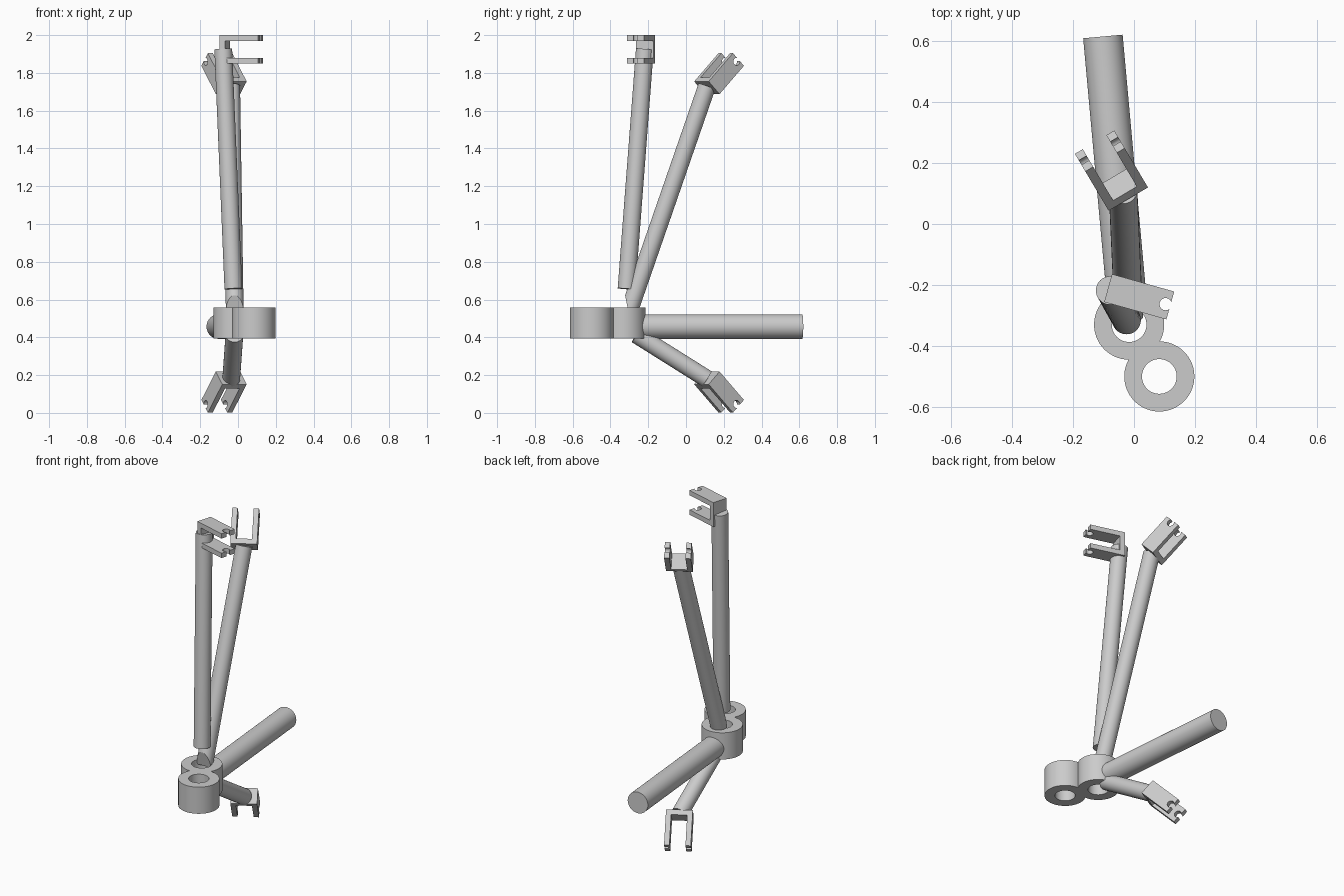
import bpy, bmesh
from math import pi, cos, sin, acos, atan2, radians
from mathutils import Vector, Matrix

if "Cube" in bpy.data.objects:
    bpy.data.objects.remove(bpy.data.objects["Cube"])

grey = bpy.data.materials.new("plain_grey")
grey.use_nodes = True
grey.diffuse_color = (0.6, 0.6, 0.6, 1)
grey.node_tree.nodes["Principled BSDF"].inputs["Base Color"].default_value = grey.diffuse_color

JOINT = Vector((-0.016, -0.33, 0.457))    # all tubes radiate from here
FRONT_RING = Vector((0.083, -0.50, 0.475))
BACK_RING = Vector((-0.016, -0.33, 0.475))
RING_R, HOLE_R, RING_H = 0.115, 0.057, 0.164
LENGTH, WIDTH, SPAN, THICK = 0.212, 0.095, 0.15, 0.03


def finish(obj):
    obj.data.materials.clear()
    obj.data.materials.append(grey)
    bpy.ops.object.select_all(action="DESELECT")
    obj.select_set(True)
    bpy.context.view_layer.objects.active = obj
    bpy.ops.object.shade_smooth_by_angle(angle=radians(30))
    return obj


def arc(center, radius, start, end, steps=48):
    return [(center[0] + radius * cos(start + (end - start) * i / steps),
             center[1] + radius * sin(start + (end - start) * i / steps))
            for i in range(steps + 1)]


def slab(name, outlines, depth, matrix):
    """Extruded flat profile; later outlines are holes."""
    curve = bpy.data.curves.new(name, "CURVE")
    curve.dimensions = "2D"
    curve.fill_mode = "BOTH"
    curve.extrude = depth / 2
    for points in outlines:
        spline = curve.splines.new("POLY")
        spline.points.add(len(points) - 1)
        for p, (x, y) in zip(spline.points, points):
            p.co = (x, y, 0, 1)
        spline.use_cyclic_u = True
    obj = bpy.data.objects.new(name, curve)
    bpy.context.collection.objects.link(obj)
    obj.matrix_world = matrix
    bpy.ops.object.select_all(action="DESELECT")
    obj.select_set(True)
    bpy.context.view_layer.objects.active = obj
    bpy.ops.object.convert(target="MESH")
    return finish(bpy.context.object)


def tube(name, end, radius, gap, cut=None):
    """Cylinder from near the joint to end, optionally mitred by a plane."""
    axis = (end - JOINT).normalized()
    start = JOINT + axis * gap
    turn = axis.to_track_quat("Z", "Y").to_matrix().to_4x4()
    bm = bmesh.new()
    bmesh.ops.create_cone(bm, cap_ends=True, segments=48, radius1=radius, radius2=radius,
                          depth=(end - start).length,
                          matrix=Matrix.Translation((start + end) / 2) @ turn)
    if cut:
        geom = bm.verts[:] + bm.edges[:] + bm.faces[:]
        done = bmesh.ops.bisect_plane(bm, geom=geom, plane_co=cut[0], plane_no=cut[1],
                                      clear_outer=True)
        rim = [e for e in done["geom_cut"] if isinstance(e, bmesh.types.BMEdge)]
        bmesh.ops.holes_fill(bm, edges=rim)
    mesh = bpy.data.meshes.new(name)
    bm.to_mesh(mesh)
    bm.free()
    obj = bpy.data.objects.new(name, mesh)
    bpy.context.collection.objects.link(obj)
    return finish(obj)


def clevis(name, base, forward, normal):
    """U bracket: back plate and two prongs with open round notches."""
    f, n = Vector(forward).normalized(), Vector(normal).normalized()
    w = n.cross(f)
    frame = Matrix((f, w, n)).transposed().to_4x4()
    notch_r, inset, half = 0.02, 0.016, WIDTH / 2
    opening = acos(inset / notch_r)
    prong = [(0, half), (0, -half), (LENGTH, -half)]
    prong += arc((LENGTH - inset, 0), notch_r, 2 * pi - opening, opening, 24)
    prong += [(LENGTH, half)]
    plate = [(0, half), (0, -half), (THICK, -half), (THICK, half)]
    offset = (SPAN - THICK) / 2
    parts = [slab(name, [plate], SPAN - 2 * THICK, Matrix.Translation(base) @ frame)]
    for side in (-1, 1):
        place = Matrix.Translation(base + n * offset * side) @ frame
        parts.append(slab(name + "_prong", [prong], THICK, place))
    for part in parts:
        part.select_set(True)
    bpy.context.view_layer.objects.active = parts[0]
    bpy.ops.object.join()


# Double ring hub
toward = BACK_RING - FRONT_RING
angle = atan2(toward.y, toward.x)
neck = acos(toward.length / 2 / RING_R)
outer = arc(FRONT_RING, RING_R, angle + neck, angle + 2 * pi - neck)
outer += arc(BACK_RING, RING_R, angle - pi + neck, angle + pi - neck)[1:-1]
holes = [arc(c, HOLE_R, 0, 2 * pi)[:-1] for c in (FRONT_RING, BACK_RING)]
slab("double_ring_hub", [outer] + holes, RING_H, Matrix.Translation((0, 0, FRONT_RING.z)))

# Tubes
upright_end = Vector((-0.078, -0.218, 1.925))
slanted_end = Vector((-0.036, 0.111, 1.73))
lower_end = Vector((-0.036, 0.111, 0.18))
tube("rear_tube", Vector((-0.102, 0.615, 0.457)), 0.065, 0.08)
tube("upright_tube", upright_end, 0.047, 0.2)
tube("slanted_tube", slanted_end, 0.047, 0.08,
     (Vector((0, -0.32, 0.61)), Vector((0, -0.98, -0.2))))
tube("lower_tube", lower_end, 0.047, 0.08)

# Brackets
clevis("upright_bracket", Vector((-0.085, -0.21, 1.925)), (0.963, -0.27, 0), (0, 0, 1))
for label, center_z, rise in (("slanted", 1.796, 0.707), ("lower", 0.11, -0.707)):
    forward = Vector((-0.36, 0.608, rise)).normalized()
    middle = Vector((-0.074, 0.175, center_z))
    clevis(label + "_bracket", middle - forward * LENGTH / 2, forward, (0.86, 0.51, 0))
